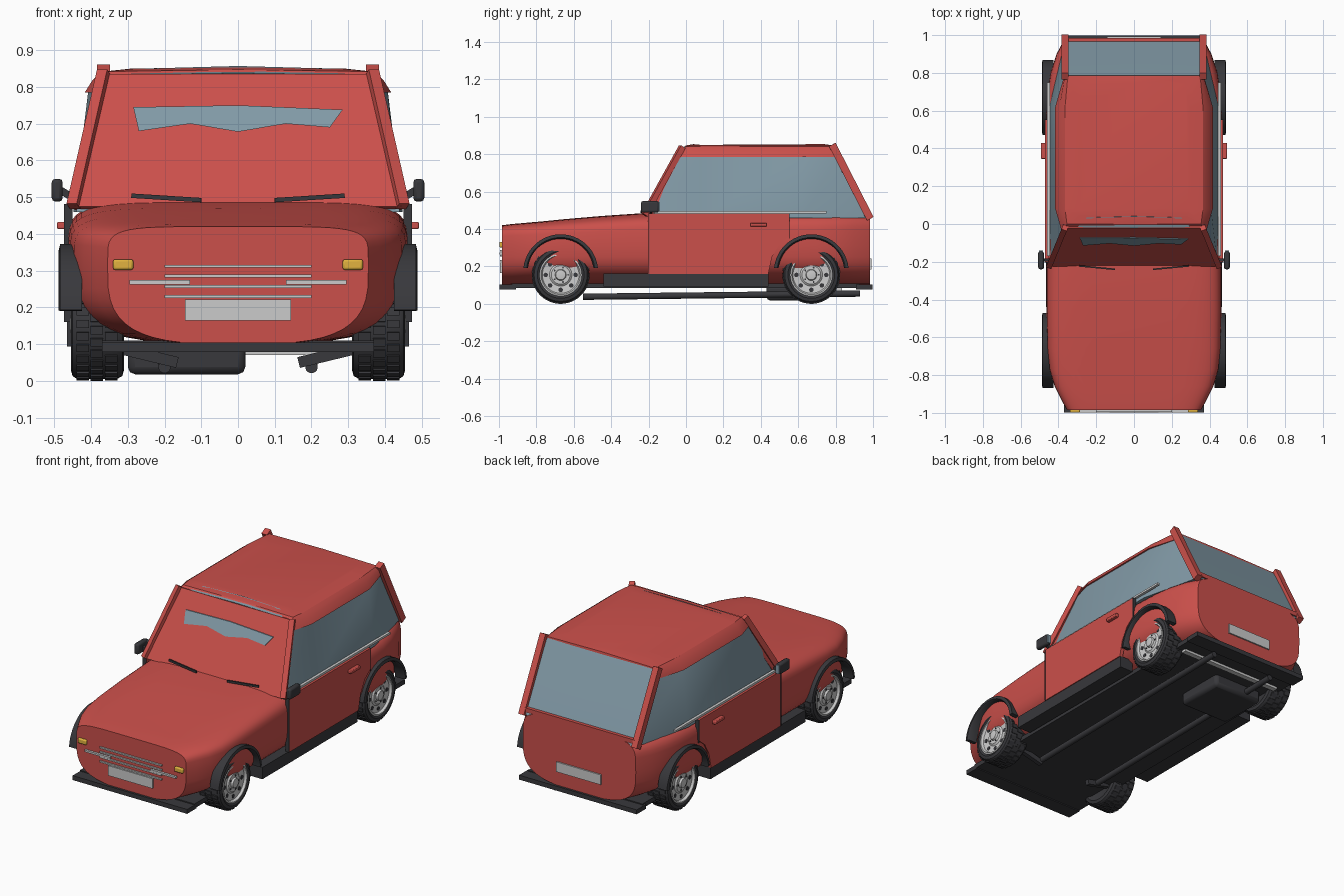
import bpy, bmesh
from math import sin, cos, pi, radians
from mathutils import Vector, Matrix

if "Cube" in bpy.data.objects:
    bpy.data.objects.remove(bpy.data.objects["Cube"])


def material(name, r, g, b):
    m = bpy.data.materials.new(name)
    m.diffuse_color = (r, g, b, 1)
    m.use_nodes = True
    m.node_tree.nodes["Principled BSDF"].inputs["Base Color"].default_value = m.diffuse_color
    return m


RED = material("red_paint", 0.6, 0.08, 0.07)
GLASS = material("blue_glass", 0.22, 0.32, 0.38)
BLACK = material("black_rubber", 0.04, 0.04, 0.045)
METAL = material("pale_metal", 0.68, 0.69, 0.71)
AMBER = material("amber", 0.75, 0.45, 0.05)


def finish(bm, name, mat, mirror=False, bevel=0, angle=35):
    """Turn a bmesh in world coordinates into an object."""
    bmesh.ops.recalc_face_normals(bm, faces=bm.faces)
    me = bpy.data.meshes.new(name)
    bm.to_mesh(me)
    bm.free()
    me.materials.append(mat)
    me.shade_smooth()
    me.set_sharp_from_angle(angle=radians(angle))
    ob = bpy.data.objects.new(name, me)
    bpy.context.collection.objects.link(ob)
    if bevel:
        b = ob.modifiers.new("bevel", 'BEVEL')
        b.width, b.segments = bevel, 2
    if mirror:
        ob.modifiers.new("mirror", 'MIRROR')
    return ob


def add_loft(bm, rings, cap=True):
    rows = [[bm.verts.new(p) for p in r] for r in rings]
    n = len(rows[0])
    for a, b in zip(rows, rows[1:]):
        for i in range(n):
            bm.faces.new((a[i], a[(i + 1) % n], b[(i + 1) % n], b[i]))
    if cap:
        bm.faces.new(rows[0])
        bm.faces.new(rows[-1])


def loft(name, rings, mat, **kw):
    bm = bmesh.new()
    add_loft(bm, rings)
    return finish(bm, name, mat, **kw)


def plate(name, pts, offset, mat, **kw):
    a = [Vector(p) for p in pts]
    return loft(name, [a, [p + Vector(offset) for p in a]], mat, **kw)


def box(name, x, y, z, mat, **kw):
    """Box from (min, max) ranges."""
    return plate(name, [(x[0], y[0], z[0]), (x[1], y[0], z[0]), (x[1], y[1], z[0]), (x[0], y[1], z[0])],
                 (0, 0, z[1] - z[0]), mat, **kw)


def beam(name, p, q, w, h, mat, sides=4, **kw):
    """Bar between two points, rectangular or round."""
    p, q = Vector(p), Vector(q)
    rot = (q - p).to_track_quat('Z', 'Y').to_matrix()
    k = 1 / cos(pi / 4) if sides == 4 else 1
    ring = [rot @ Vector((w / 2 * k * cos(2 * pi * (i + .5) / sides),
                          h / 2 * k * sin(2 * pi * (i + .5) / sides), 0)) for i in range(sides)]
    return loft(name, [[p + v for v in ring], [q + v for v in ring]], mat, **kw)


# main body: rounded sections along the length
def section(y, w, zb, zt, n=48):
    zc, pts = 0.31, []
    for i in range(n):
        a = 2 * pi * i / n
        c, s = cos(a), sin(a)
        e = 2 / 5.5 if s > 0 else 2 / 3.2
        h = zt - zc if s > 0 else zc - zb
        pts.append((w * abs(c) ** e * (1 if c > 0 else -1), y, zc + h * abs(s) ** e * (1 if s > 0 else -1)))
    return pts


stations = [(-.985, .355, .1, .42), (-.93, .385, .1, .427), (-.86, .42, .1, .433), (-.77, .447, .1, .441),
            (-.66, .458, .1, .452), (-.45, .463, .1, .47), (-.2, .463, .1, .487), (.2, .465, .1, .491),
            (.55, .465, .1, .491), (.7, .458, .1, .491), (.8, .442, .1, .491), (.9, .41, .1, .49), (.985, .365, .1, .487)]
loft("body_shell", [section(*s) for s in stations], RED)


# cabin glass and roof: plan outlines stacked in z
def outline(z, yf, wf, wm, wr, yr, crown=0):
    return [(-wf, yf, z), (0, yf, z + crown), (wf, yf, z), (wm, .08, z), (wm, .62, z),
            (wr, yr, z), (0, yr, z + crown), (-wr, yr, z), (-wm, .62, z), (-wm, .08, z)]


loft("cabin_glass", [outline(.46, -.2, .44, .448, .362, .985),
                     outline(.785, -.03, .38, .408, .358, .815),
                     outline(.838, .0, .345, .36, .345, .785)], GLASS, angle=25)
loft("roof", [outline(.785, -.047, .38, .417, .368, .79),
              outline(.82, -.027, .368, .395, .365, .79),
              outline(.842, .0, .355, .365, .35, .785, .005),
              outline(.85, .04, .28, .29, .27, .74, .004)], RED, angle=30)

# windscreen panel with the two visible strips of glass
plate("windscreen_panel", [(-.445, -.225, .475), (.445, -.225, .475), (.362, -.022, .835), (-.362, -.022, .835)],
      (0, .04, -.01), RED)
strip = [(-.285, .745), (0, .75), (.285, .738), (.25, .69), (.13, .7), (0, .678), (-.13, .7), (-.27, .68)]
plate("windscreen_glass", [(x, -.225 + (z - .475) * .564 - .005, z) for x, z in strip], (0, .008, 0), GLASS)
plate("windscreen_top_glass", [(-.3, -.018, .833), (0, -.02, .838), (.3, -.018, .833), (.25, .034, .85), (0, .04, .857),
                               (-.25, .034, .85)], (0, .004, -.008), GLASS)

# pillars, belt trim and rear window frame
beam("front_pillar", (.448, -.222, .475), (.365, -.02, .84), .03, .03, RED, mirror=True)
beam("rear_pillar", (.365, .985, .455), (.366, .782, .852), .036, .04, RED, mirror=True)
beam("rear_window_sill", (-.355, .975, .488), (.355, .975, .488), .02, .025, RED)
beam("belt_trim", (.452, -.17, .49), (.452, .75, .49), .016, .012, METAL, mirror=True)

# doors, handles, sills
door = [(-.2, .16), (.44, .16), (.46, .25), (.5, .32), (.55, .36), (.55, .482), (-.2, .482)]
plate("door", [(.45, y, z) for y, z in door], (.021, 0, 0), RED, mirror=True)
box("door_gap_front", (.45, .473), (-.204, -.2), (.16, .482), BLACK, mirror=True)
box("door_gap_rear", (.45, .473), (.55, .554), (.35, .482), BLACK, mirror=True)
box("door_handle", (.465, .492), (.345, .43), (.413, .433), RED, mirror=True, bevel=.004)
box("sill", (.38, .466), (-.44, .44), (.093, .162), BLACK, mirror=True)

# side mirrors
box("mirror_housing", (.477, .507), (-.24, -.145), (.488, .55), BLACK, mirror=True, bevel=.01)
box("mirror_face", (.481, .503), (-.15, -.141), (.494, .544), GLASS, mirror=True)
beam("mirror_arm", (.435, -.19, .49), (.485, -.19, .52), .015, .02, BLACK, mirror=True)

# wheel arch flares
bm = bmesh.new()
for yc in (-.67, .67):
    rings = []
    for i in range(25):
        a = radians(6 + 168 * i / 24)
        rings.append([(x, yc + r * cos(a), .172 + r * sin(a))
                      for x, r in ((.425, .176), (.478, .176), (.488, .183), (.484, .2), (.425, .2))])
    add_loft(bm, rings)
finish(bm, "wheel_arch_flares", BLACK, mirror=True)


# wheels: lathed tyre and rim, tread blocks, bolts
def lathe(bm, profile, yc, n=40):
    add_loft(bm, [[(x, yc + r * cos(2 * pi * i / n), .155 + r * sin(2 * pi * i / n)) for i in range(n)]
                  for x, r in profile])


def disc(bm, x, depth, r, yc, dist, a, n=12):
    m = Matrix.Translation((x, yc + dist * cos(a), .155 + dist * sin(a))) @ Matrix.Rotation(pi / 2, 4, 'Y')
    bmesh.ops.create_cone(bm, cap_ends=True, segments=n, radius1=r, radius2=r, depth=depth, matrix=m)


tyre, tread, rim, holes = (bmesh.new() for _ in range(4))
for yc in (-.67, .67):
    lathe(tyre, [(.42, .108), (.448, .112), (.455, .125), (.45, .142), (.438, .15), (.33, .15),
                 (.315, .142), (.31, .125), (.32, .1)], yc)
    for i in range(28):
        for x, k in ((.345, 0), (.385, .5), (.423, 0)):
            m = (Matrix.Translation((x, yc, .155)) @ Matrix.Rotation(2 * pi * (i + k) / 28, 4, 'X')
                 @ Matrix.Translation((0, 0, .149)) @ Matrix.Diagonal((.034, .022, .011, 1)))
            bmesh.ops.create_cube(tread, size=1, matrix=m)
    lathe(rim, [(.4, .113), (.452, .113), (.453, .105), (.44, .098), (.436, .06), (.444, .05), (.444, .03),
                (.455, .026), (.457, .012)], yc)
    for i in range(8):
        disc(holes, .434, .012, .012, yc, .08, 2 * pi * i / 8)
    for i in range(5):
        disc(holes, .444, .008, .005, yc, .04, 2 * pi * i / 5, 6)
finish(tyre, "tyres", BLACK, mirror=True)
finish(tread, "tyre_tread", BLACK, mirror=True)
finish(rim, "rims", METAL, mirror=True)
finish(holes, "rim_holes_and_bolts", BLACK, mirror=True)

# bumpers, grille bars, lamps, plates
box("front_bumper", (-.37, .37), (-.998, -.91), (.078, .104), BLACK)
box("rear_bumper", (-.38, .38), (.91, .998), (.078, .104), BLACK)
for z in (.312, .285, .257, .23):
    box("grille_bar", (-.2, .2), (-.995, -.98), (z - .004, z + .004), METAL)
box("grille_side_bar", (.13, .295), (-.998, -.98), (.263, .274), METAL, mirror=True)
box("front_indicator", (.285, .34), (-.998, -.975), (.302, .331), AMBER, mirror=True, bevel=.006)
box("front_plate", (-.144, .144), (-.995, -.98), (.164, .222), METAL)
box("rear_plate", (-.144, .144), (.98, .993), (.185, .243), METAL)

# wipers
beam("wiper", (.1, -.24, .492), (.29, -.222, .504), .008, .012, BLACK, mirror=True)

# underside: floor, tank, pipes, struts
box("floor", (-.37, .37), (-.93, .93), (.084, .11), BLACK)
box("fuel_tank", (-.3, .02), (.43, .73), (.018, .1), BLACK, bevel=.02)
beam("exhaust_pipe", (.2, -.55, .038), (.2, .93, .055), .034, .034, BLACK, sides=16, mirror=True)
beam("front_strut", (.165, -.6, .05), (.31, -.6, .085), .025, .03, BLACK, mirror=True)
beam("rear_axle", (-.33, .82, .085), (.33, .82, .085), .03, .03, METAL)
